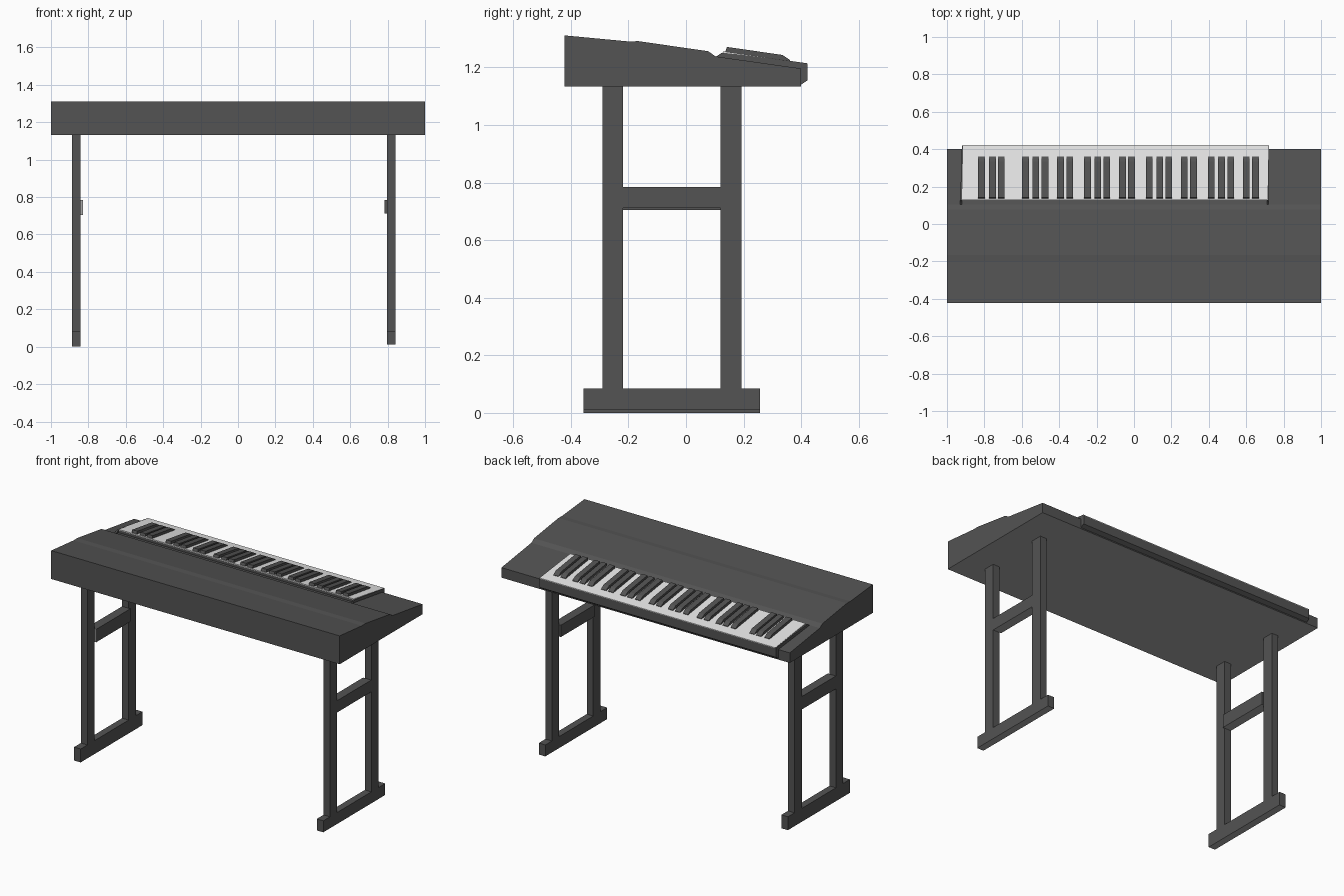
import bpy, bmesh

cube = bpy.data.objects.get("Cube")
if cube:
    bpy.data.objects.remove(cube, do_unlink=True)


def material(name, value):
    m = bpy.data.materials.new(name)
    m.use_nodes = True
    color = (value, value, value, 1)
    m.diffuse_color = color
    m.node_tree.nodes["Principled BSDF"].inputs["Base Color"].default_value = color
    return m


charcoal = material("charcoal", 0.087)
ivory = material("ivory", 0.8)
grey = material("bare_grey", 0.4)


def prism(name, profile, x0, x1, lean=0.0, mat=charcoal, underside=None):
    """Extrude a (y, z) profile from x0 to x1; lean shears it in x along y."""
    bm = bmesh.new()
    ends = [[bm.verts.new((x + lean * (y - 0.1), y, z)) for y, z in profile]
            for x in (x0, x1)]
    bm.faces.new(ends[0])
    bm.faces.new(ends[1])
    n = len(profile)
    for i in range(n):
        j = (i + 1) % n
        bm.faces.new((ends[0][i], ends[0][j], ends[1][j], ends[1][i]))
    bmesh.ops.recalc_face_normals(bm, faces=bm.faces)
    # Unfinished undersides take the second material
    if underside:
        for f in bm.faces:
            f.material_index = int(f.normal.z < -0.9)
    mesh = bpy.data.meshes.new(name)
    bm.to_mesh(mesh)
    bm.free()
    mesh.materials.append(mat)
    if underside:
        mesh.materials.append(underside)
    obj = bpy.data.objects.new(name, mesh)
    bpy.context.collection.objects.link(obj)
    return obj


def box(name, x0, x1, y0, y1, z0, z1, mat=charcoal):
    profile = [(y0, z0), (y1, z0), (y1, z1), (y0, z1)]
    return prism(name, profile, x0, x1, mat=mat, underside=grey)


# Main case with sloping lid and a shallow dip before the keys
prism("case", [(-0.422, 1.133), (-0.422, 1.311), (-0.2, 1.29), (-0.165, 1.291),
               (0.077, 1.256), (0.103, 1.238), (0.4, 1.196), (0.4, 1.133)],
      -1, 1, underside=grey)

# Keybed, with a thin ivory sheet of keys on top
prism("keybed", [(0.13, 1.2), (0.13, 1.251), (0.422, 1.21), (0.422, 1.155),
                 (0.4, 1.14)], -0.92, 0.713, 0.02)
prism("white_keys", [(0.128, 1.251), (0.128, 1.256), (0.422, 1.214),
                     (0.422, 1.21)], -0.92, 0.713, 0.02, ivory)

# Thin cheeks at both ends of the keys
cheek = [(0.105, 1.2), (0.105, 1.238), (0.125, 1.251), (0.2, 1.243),
         (0.421, 1.214), (0.421, 1.155), (0.4, 1.14)]
prism("right_cheek", cheek, -0.93, -0.92, 0.03)
prism("left_cheek", cheek, 0.711, 0.718, 0.01)

# Black keys, grouped in threes and twos
black_key = [(0.135, 1.25), (0.142, 1.271), (0.335, 1.243), (0.362, 1.225),
             (0.362, 1.215), (0.135, 1.245)]
centers = [-0.815, -0.757, -0.71]
for octave in range(4):
    for offset in (0, 0.055, 0.104, 0.187, 0.236):
        centers.append(-0.58 + 0.331 * octave + offset)
for i, c in enumerate(centers):
    prism(f"black_key_{i + 1}", black_key, c - 0.018, c + 0.018)

# Two leg frames: foot, two posts and a rail standing proud on the inside
for side, x0, x1, rail_x0, rail_x1, foot_z, rail_z in (
        ("right", -0.887, -0.842, -0.887, -0.83, 0, 0.704),
        ("left", 0.796, 0.841, 0.784, 0.841, 0.012, 0.711)):
    box(f"{side}_foot", x0, x1, -0.356, 0.257, foot_z, 0.084)
    box(f"{side}_front_post", x0, x1, -0.29, -0.218, 0.08, 1.134)
    box(f"{side}_back_post", x0, x1, 0.119, 0.192, 0.08, 1.134)
    box(f"{side}_rail", rail_x0, rail_x1, -0.218, 0.119, rail_z, 0.785)

# Bare cut end of the right rail
box("right_rail_end", -0.842, -0.83, -0.22, -0.218, 0.704, 0.785, grey)
